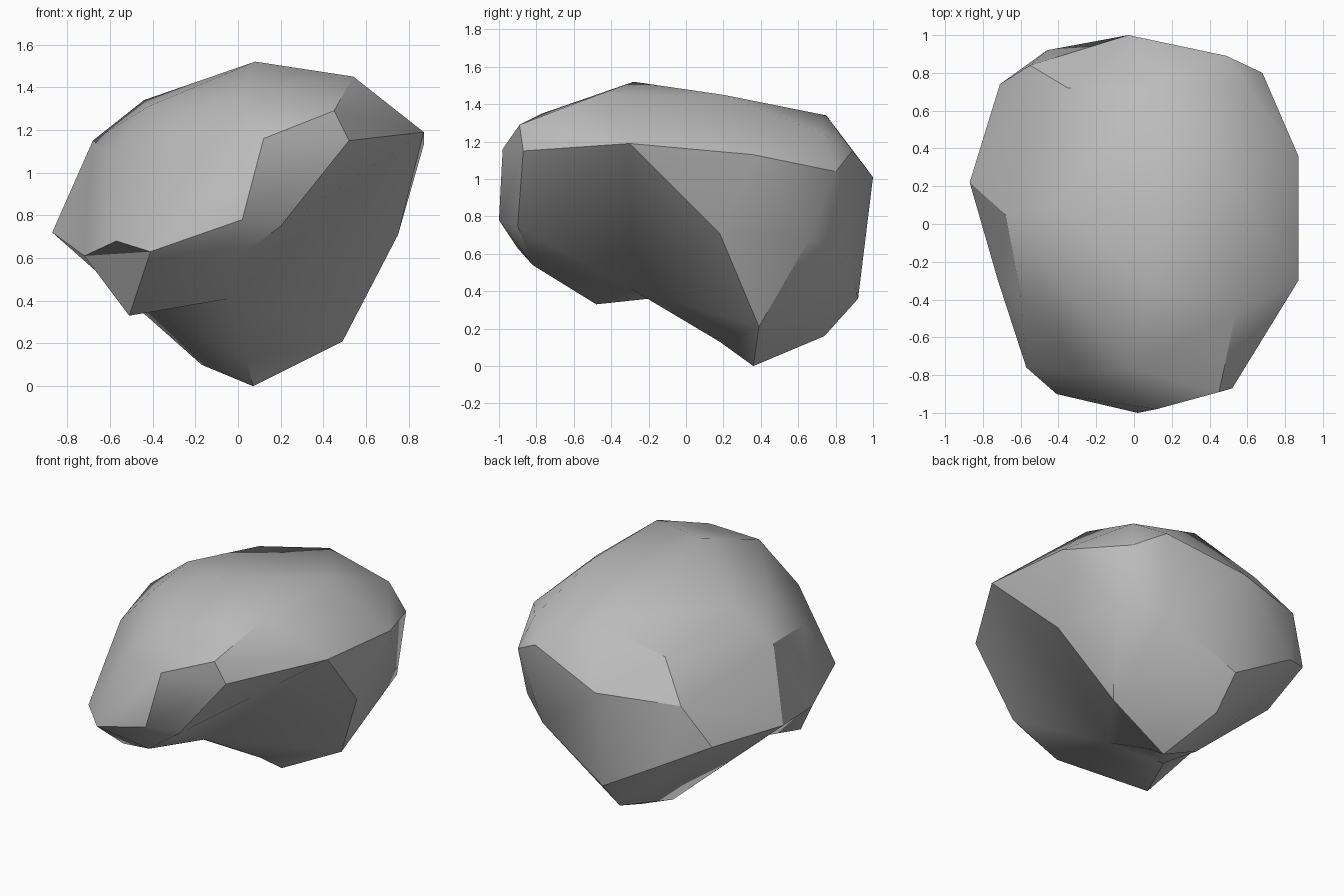
import bpy
import bmesh
import math
from mathutils import Vector

# Remove the default object
default_object = bpy.data.objects.get("Cube")
if default_object:
    bpy.data.objects.remove(default_object, do_unlink=True)


def make_material(name, colour):
    """One flat, matt material."""
    material = bpy.data.materials.new(name)
    material.use_nodes = True
    material.diffuse_color = colour
    shader = next(node for node in material.node_tree.nodes if node.type == "BSDF_PRINCIPLED")
    shader.inputs["Base Color"].default_value = colour
    shader.inputs["Roughness"].default_value = 1
    return material


# Corner points of the boulder, grouped by region
crown = [
    (.08, -.28, 1.52), (.54, .2, 1.45), (.54, -.47, 1.45), (.45, -.89, 1.29),
    (0, -.77, 1.35), (-.42, -.27, 1.31), (-.44, .1, 1.34),
    (.15, .75, 1.34), (.61, .72, 1.25), (-.35, .72, 1.23),
]
front_face = [
    (.52, -.87, 1.15), (.12, -.98, 1.16), (.02, -1, .78), (.2, -.9, .75),
    (-.08, -.82, .54), (-.41, -.9, .63), (-.57, -.76, .68), (-.27, -.8, 1.11),
]
shoulder, elbow, heel = (.87, -.3, 1.19), (.75, .18, .71), (.49, .39, .21)
left_flank = [shoulder, elbow, heel, (.87, .36, 1.13), (.71, .66, .68), (.68, .8, 1.04)]
right_flank = [(-.87, .22, .72), (-.68, .05, 1.15), (-.6, -.38, 1.09), (-.71, .74, .73)]
back_face = [
    (-.03, 1, 1.01), (.49, .89, 1.15), (-.55, .84, 1), (-.46, .92, .61),
    (.46, .85, .62), (-.03, .92, .36),
]
underside = [(.07, .36, 0), (-.17, .38, .1), (-.03, .74, .16), (-.51, -.48, .33)]

# Points of the hollow under the front, each with its offset onto the hull
hollow = [
    ((-.04, -.29, .41), (.02, -.09, -.19)),
    ((.04, .18, .13), (.01, -.05, -.12)),
    ((-.4, -.2, .36), (.02, -.07, -.14)),
    ((-.72, -.3, .61), (-.14, -.06, -.03)),
]


def crossed_edge(start, end):
    """The edge facing start that the way to end crosses, with its score."""
    way = (end.co - start.co).normalized()
    best_score, best_edge = 0, None
    for face in start.link_faces:
        loop = next(loop for loop in face.loops if loop.vert == start)
        first = (loop.link_loop_next.vert.co - start.co).normalized()
        last = (loop.link_loop_prev.vert.co - start.co).normalized()
        score = min(first.cross(way).dot(face.normal), way.cross(last).dot(face.normal))
        if score > best_score:
            best_score, best_edge = score, loop.link_loop_next.edge
    return best_edge


def connect(start, end):
    """Turn the edges in the way until a ridge joins start and end."""
    for _ in range(6):
        if any(edge.other_vert(start) == end for edge in start.link_edges):
            return
        edge = crossed_edge(start, end)
        if edge is None or bmesh.utils.edge_rotate(edge) is None:
            return
        for face in start.link_faces:
            face.normal_update()


def build_boulder(name, material):
    """Wrap the corners in a hull, then press the hollow inwards."""
    bm = bmesh.new()
    corners = {}
    for region in (crown, front_face, left_flank, right_flank, back_face, underside):
        for corner in region:
            corners[corner] = bm.verts.new(corner)
    pressed = []
    for position, offset in hollow:
        vertex = bm.verts.new(Vector(position) + Vector(offset))
        pressed.append((vertex, position))

    bmesh.ops.convex_hull(bm, input=list(bm.verts), use_existing_faces=False)
    bmesh.ops.recalc_face_normals(bm, faces=list(bm.faces))
    notch = pressed[0][0]
    for corner in (heel, elbow, shoulder):
        connect(notch, corners[corner])
    for vertex, position in pressed:
        vertex.co = position
    loose = [vertex for vertex in bm.verts if not vertex.link_faces]
    bmesh.ops.delete(bm, geom=loose, context="VERTS")
    bmesh.ops.recalc_face_normals(bm, faces=list(bm.faces))

    mesh = bpy.data.meshes.new(name)
    bm.to_mesh(mesh)
    bm.free()
    mesh.materials.append(material)
    boulder = bpy.data.objects.new(name, mesh)
    bpy.context.collection.objects.link(boulder)
    return boulder


stone_grey = make_material("stone_grey", (.5, .5, .5, 1))
boulder = build_boulder("boulder", stone_grey)

# Soft facets with crisp ridges
bpy.ops.object.select_all(action="DESELECT")
boulder.select_set(True)
bpy.context.view_layer.objects.active = boulder
bpy.ops.object.shade_smooth_by_angle(angle=math.radians(30))
